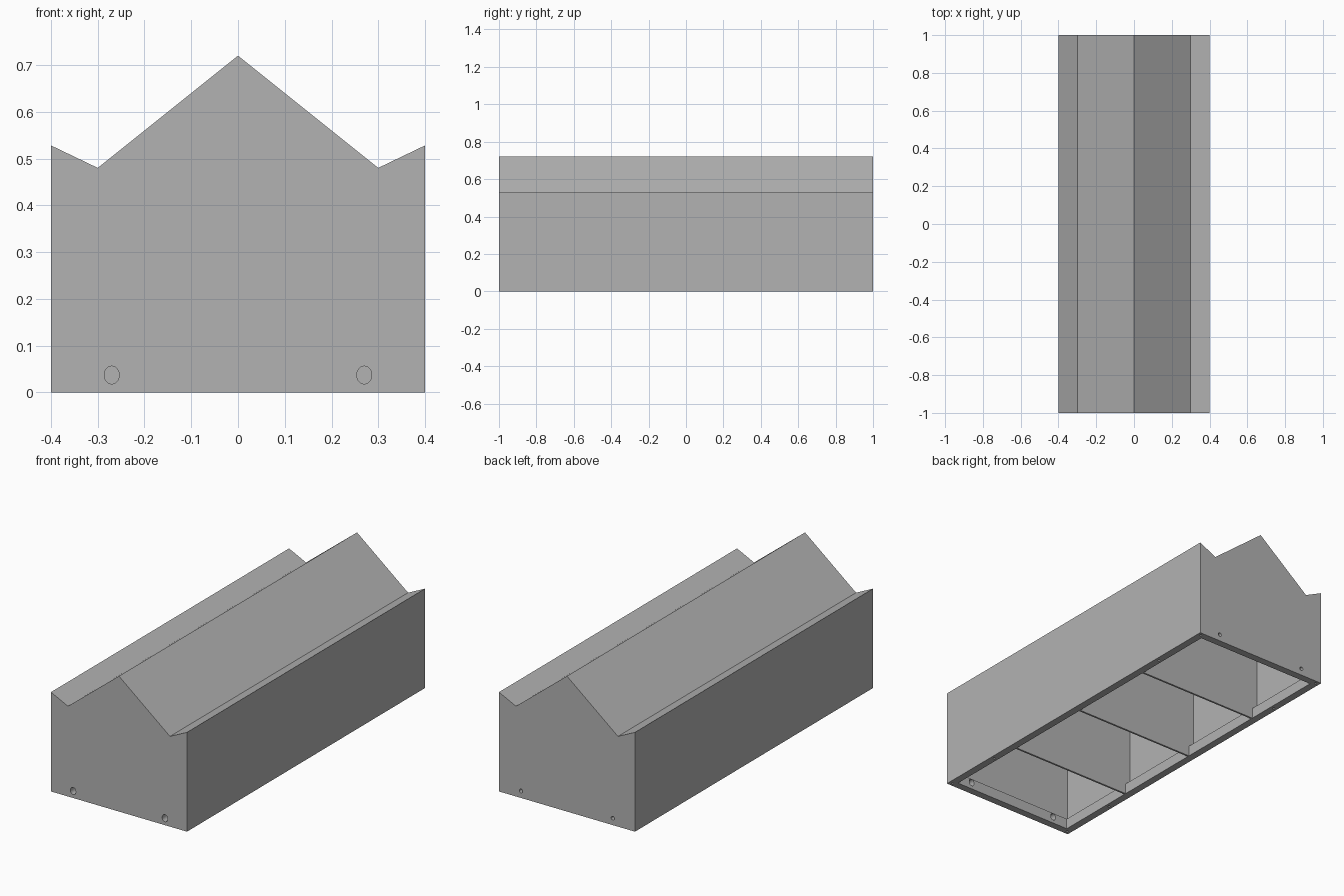
import bpy, bmesh, math
from mathutils import Matrix

if "Cube" in bpy.data.objects:
    bpy.data.objects.remove(bpy.data.objects["Cube"])

GREY = (0.45, 0.45, 0.45, 1)
mat = bpy.data.materials.new("plain grey")
mat.use_nodes = True
mat.diffuse_color = GREY
mat.node_tree.nodes["Principled BSDF"].inputs["Base Color"].default_value = GREY

WALL, RIM, RIM_TOP = 0.01, 0.04, 0.057
HALF_W, HALF_L = 0.4, 1.0


def finish(name, bm):
    bmesh.ops.recalc_face_normals(bm, faces=bm.faces)
    mesh = bpy.data.meshes.new(name)
    bm.to_mesh(mesh)
    bm.free()
    mesh.materials.append(mat)
    obj = bpy.data.objects.new(name, mesh)
    bpy.context.collection.objects.link(obj)
    return obj


def prism(name, half, y0, y1):
    """Mirror a half profile (x, z) from base to ridge and extrude it along y."""
    outline = half + [(-x, z) for x, z in reversed(half) if x > 0]
    bm = bmesh.new()
    face = bm.faces.new([bm.verts.new((x, y0, z)) for x, z in outline])
    ext = bmesh.ops.extrude_face_region(bm, geom=[face])["geom"]
    moved = [v for v in ext if isinstance(v, bmesh.types.BMVert)]
    bmesh.ops.translate(bm, verts=moved, vec=(0, y1 - y0, 0))
    return finish(name, bm)


def pins(name, places, rx, ry, depth, turn, sides):
    """A set of round cutters in one object."""
    bm = bmesh.new()
    for p in places:
        m = Matrix.Translation(p) @ turn @ Matrix.Diagonal((rx, ry, 1, 1))
        bmesh.ops.create_cone(bm, cap_ends=True, segments=sides, radius1=1,
                              radius2=1, depth=depth, matrix=m)
    return finish(name, bm)


# Outer body: walls, gutters and ridged roof
roof = [(HALF_W, 0.528), (0.3, 0.48), (0, 0.72)]
body = prism("body", [(HALF_W, 0)] + roof, -HALF_L, HALF_L)

# Hollow above the rim, and the opening through the rim
inner_roof = [(HALF_W - WALL, 0.512), (0.3, 0.469), (0, 0.707)]
inner = [(HALF_W - WALL, RIM_TOP)] + inner_roof
cavity = prism("cavity_cutter", inner, WALL - HALF_L, HALF_L - WALL)
ox, oy = HALF_W - RIM, HALF_L - RIM
opening = prism("opening_cutter", [(ox, -0.1), (ox, 0.1)], -oy, oy)

# Holes in the end walls and small fixing holes under the rim
along_y = Matrix.Rotation(math.pi / 2, 4, "X")
ends = (-0.27, 0.27)
front_holes = pins("front_hole_cutter", [(x, -HALF_L, 0.037) for x in ends],
                   0.016, 0.019, 0.2, along_y, 32)
back_holes = pins("back_hole_cutter", [(x, HALF_L, 0.037) for x in ends],
                  0.01, 0.01, 0.2, along_y, 24)
mx, my = HALF_W - RIM / 2, HALF_L - RIM / 2
fixings = pins("fixing_hole_cutter",
               [(x, y, 0) for x in (-mx, mx) for y in (-my, -0.65, 0.65, my)],
               0.006, 0.006, 0.06, Matrix.Identity(4), 12)

cutters = [cavity, opening, front_holes, back_holes, fixings]
for cutter in cutters:
    mod = body.modifiers.new(cutter.name, "BOOLEAN")
    mod.operation = "DIFFERENCE"
    mod.solver = "EXACT"
    mod.object = cutter

# Apply the cuts, then drop the cutters
bpy.context.view_layer.update()
graph = bpy.context.evaluated_depsgraph_get()
cut_mesh = bpy.data.meshes.new_from_object(body.evaluated_get(graph))
body.modifiers.clear()
body.data = cut_mesh
for cutter in cutters:
    bpy.data.objects.remove(cutter)

# Three thin partitions, notched around the rim
rib = [(ox, 0), (ox, RIM_TOP)] + inner
for label, y in (("front", -0.5), ("middle", 0), ("back", 0.5)):
    prism(label + "_partition", [rib[0], rib[1]] + inner, y - 0.005, y + 0.005)
